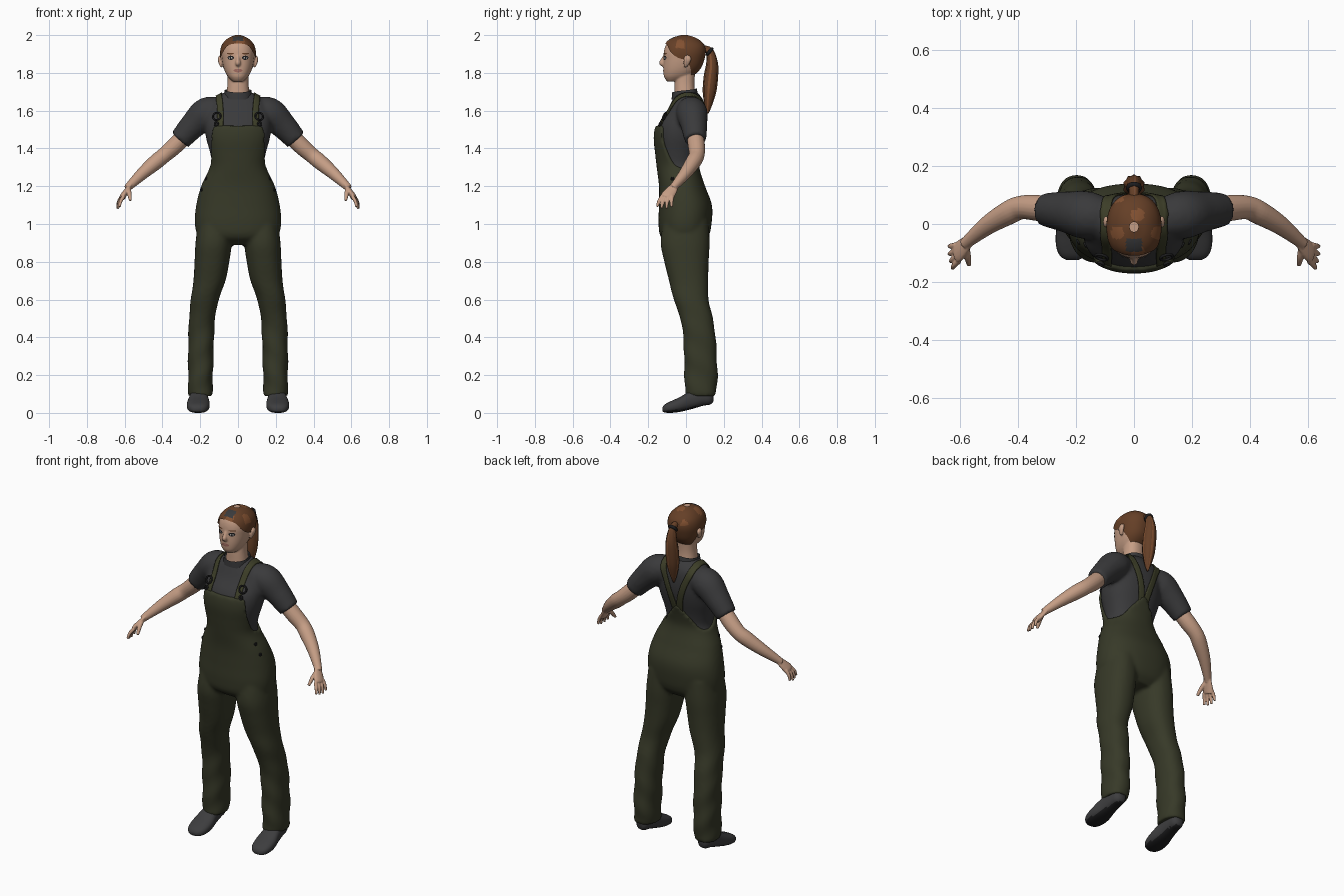
import bpy, bmesh
from math import sin, cos, pi, copysign
from mathutils import Vector

if "Cube" in bpy.data.objects:
    bpy.data.objects.remove(bpy.data.objects["Cube"])


def material(name, *rgb):
    m = bpy.data.materials.new(name)
    m.use_nodes = True
    m.diffuse_color = (*rgb, 1)
    m.node_tree.nodes["Principled BSDF"].inputs["Base Color"].default_value = (*rgb, 1)
    return m


GREEN = material("olive cloth", .038, .041, .021)
STRAP = material("strap olive", .046, .048, .021)
SHIRT = material("charcoal cotton", .042, .042, .044)
SHOE = material("shoe grey", .047, .047, .049)
SKIN = material("skin", .56, .34, .235)
HAIR = material("brown hair", .13, .05, .02)
LIGHT = material("light hair", .22, .08, .03)
BLACK = material("black", .012, .012, .013)
LIPS = material("lips", .36, .15, .12)
WHITE = material("eye white", .55, .52, .5)


def interp(keys, t):
    """Smooth curve through keys whose first entry is the parameter."""
    t = min(max(t, keys[0][0]), keys[-1][0])
    i = 0
    while i < len(keys) - 2 and t > keys[i + 1][0]:
        i += 1
    a, b = keys[i], keys[i + 1]
    p, q = keys[max(i - 1, 0)], keys[min(i + 2, len(keys) - 1)]
    h = b[0] - a[0]
    u = (t - a[0]) / h
    out = []
    for k in range(1, len(a)):
        m0 = (b[k] - p[k]) / (b[0] - p[0]) * h
        m1 = (q[k] - a[k]) / (q[0] - a[0]) * h
        d = a[k] - b[k]
        out.append(a[k] + m0 * u + (-3 * d - 2 * m0 - m1) * u**2 + (2 * d + m0 + m1) * u**3)
    return out


def surf(prof, z, th, off=0.0, p=.88):
    """Point on a body surface; th = 0 is the front, rows are z, half width, front, back."""
    hw, yf, yb = interp(prof, z)
    power = lambda v: copysign(abs(v) ** p, v)
    return Vector(((hw + off) * power(sin(th)),
                   (yf + yb) / 2 - ((yb - yf) / 2 + off) * power(cos(th)), z))


def shell(prof, lo, hi, off=0.0, rows=30, n=64):
    """Rings between two edges, each a function of the angle from the front."""
    angles = [2 * pi * j / n for j in range(n)]
    edge = lambda f, th: f(min(th, 2 * pi - th)) if callable(f) else f
    return [[surf(prof, edge(lo, th) + (edge(hi, th) - edge(lo, th)) * sin(pi / 2 * i / rows), th, off)
             for th in angles] for i in range(rows + 1)]


def tube(points, s=1, n=14, steps=5, ref=(0, 1, 0), flat=1.0, flute=0.0):
    """Tube through (x, y, z, radius) points."""
    keys = [(i, *p) for i, p in enumerate(points)]
    ref, rows, last = Vector(ref), [], len(keys) - 1
    for i in range(last * steps + 1):
        t = i / steps
        x, y, z, r = interp(keys, t)
        d = (Vector(interp(keys, t + .1)[:3]) - Vector(interp(keys, t - .1)[:3])).normalized()
        a = (ref - d * ref.dot(d)).normalized()
        b = d.cross(a) * flat
        ring = []
        for j in range(n):
            w = 2 * pi * j / n
            q = Vector((x, y, z)) + (a * cos(w) + b * sin(w)) * r * (1 + flute * (j % 2))
            ring.append(Vector((q.x * s, q.y, q.z)))
        rows.append(ring)
    return rows


def make(name, parts, *mats, voxel=0, smooth=4, wrap=True, cap=True):
    """One object from lofted parts, optionally fused into a single skin."""
    bm = bmesh.new()
    for rows in parts:
        vs = [[bm.verts.new(p) for p in r] for r in rows]
        n = len(vs[0])
        for a, b in zip(vs, vs[1:]):
            for j in range(n if wrap else n - 1):
                bm.faces.new((a[j], a[(j + 1) % n], b[(j + 1) % n], b[j]))
        if cap and wrap:
            bm.faces.new(vs[0][::-1])
            bm.faces.new(vs[-1])
    bmesh.ops.recalc_face_normals(bm, faces=bm.faces[:])
    me = bpy.data.meshes.new(name)
    bm.to_mesh(me)
    bm.free()
    me.shade_smooth()
    for m in mats:
        me.materials.append(m)
    ob = bpy.data.objects.new(name, me)
    bpy.context.scene.collection.objects.link(ob)
    if voxel:
        r = ob.modifiers.new("fuse", "REMESH")
        r.mode, r.voxel_size, r.use_smooth_shade = "VOXEL", voxel, True
        m = ob.modifiers.new("soften", "SMOOTH")
        m.factor, m.iterations = .5, smooth
    return ob


def decal(name, prof, th, z, dth, dz, off, mat):
    rings = [[surf(prof, z + dz * k * sin(w), th + dth * k * cos(w), off)
              for w in [2 * pi * j / 20 for j in range(20)]] for k in (1, .5, .1)]
    ob = make(name, [rings], mat, cap=False)
    for f in ob.data.polygons:
        if f.normal.y > 0:
            f.flip()


def ring_part(name, loc, major, minor, mat, rot=(pi / 2, 0, 0)):
    bpy.ops.mesh.primitive_torus_add(location=loc, rotation=rot, major_radius=major,
                                     minor_radius=minor, major_segments=20, minor_segments=8)
    ob = bpy.context.object
    ob.name = name
    ob.data.shade_smooth()
    ob.data.materials.append(mat)


BODY = [(.89, .14, -.07, .07), (.93, .195, -.12, .105), (1, .215, -.132, .122), (1.1, .208, -.13, .124),
        (1.2, .182, -.13, .088), (1.3, .138, -.142, .058), (1.37, .146, -.15, .066), (1.46, .17, -.158, .09),
        (1.53, .176, -.145, .102), (1.6, .165, -.1, .102), (1.65, .14, -.075, .094), (1.68, .1, -.06, .075),
        (1.7, .068, -.052, .055)]
NECK = [(1.64, .066, -.065, .06), (1.7, .06, -.062, .048), (1.75, .055, -.06, .045), (1.83, .055, -.05, .05)]
HEAD = [(1.755, .028, -.1, -.04), (1.775, .05, -.115, .015), (1.8, .066, -.119, .05), (1.83, .077, -.12, .075),
        (1.87, .085, -.118, .09), (1.91, .088, -.117, .098), (1.945, .08, -.108, .092), (1.97, .062, -.09, .07),
        (1.988, .038, -.06, .04), (2, .008, -.02, 0)]
LEG = [(.09, .063, -.005, .16), (.2, .066, -.008, .167), (.4, .068, -.015, .157), (.5, .069, -.03, .142),
       (.6, .074, -.065, .12), (.7, .085, -.09, .118), (.8, .092, -.115, .12), (.9, .096, -.134, .125),
       (1.02, .09, -.12, .12)]
LEG_X = [(.09, .2), (.4, .195), (.5, .19), (.6, .176), (.7, .151), (.8, .138), (.9, .129), (1.02, .12)]
SIDES = ((1, "left"), (-1, "right"))

# Shirt: torso and sleeves fused
SLEEVE = [(.07, .02, 1.6, .06), (.16, .03, 1.59, .083), (.235, .042, 1.525, .071), (.307, .05, 1.445, .058)]
shirt = make("shirt", [shell(BODY, 1.12, 1.7)] + [tube(SLEEVE, s, 24) for s, _ in SIDES],
             SHIRT, voxel=.011)
collar_top = lambda th: 1.695 + .025 * th / pi
make("shirt_collar", [shell(NECK, 1.66, collar_top, .012, 8)], SHIRT, cap=False)

# Overalls: bib, seat and creased trouser legs fused
BIB = [(0, 1.52), (.65, 1.52), (.78, 1.51), (.95, 1.42), (1.5, 1.31), (2.2, 1.3), (2.8, 1.38), (3.15, 1.44)]
bib_edge = lambda th: interp(BIB, th)[0]
top = shell(BODY, .89, bib_edge, .013, 60, 80)
for drop, inset in ((0, -.03), (.12, -.07)):
    top.append([surf(BODY, max(p.z - drop, 1.25), 2 * pi * j / 80, inset) for j, p in enumerate(top[60])])


def leg(s):
    rows = []
    for i in range(61):
        z = .09 + .93 * i / 60
        crease = .004 * max(0, 1 - z / .75)
        ring = [surf(LEG, z, th, crease * sin(z * 40 + 2 * th)) for th in [2 * pi * j / 32 for j in range(32)]]
        rows.append([Vector((s * (p.x + interp(LEG_X, z)[0]), p.y, z)) for p in ring])
    return rows


make("overalls", [top] + [leg(s) for s, _ in SIDES], GREEN, voxel=.01)

# Head, nose, ears and neck fused
NOSE = [(0, -.108, 1.9, .008), (0, -.123, 1.87, .01), (0, -.129, 1.852, .014), (0, -.115, 1.84, .01)]
EAR = [(.088, -.005, 1.83, .008), (.094, .002, 1.85, .016), (.097, .008, 1.875, .02), (.09, .006, 1.892, .01)]
make("head", [shell(HEAD, 1.755, 1.985, 0, 30), shell(NECK, 1.64, 1.83), tube(NOSE, ref=(1, 0, 0))]
     + [tube(EAR, s, flat=.5) for s, _ in SIDES], SKIN, voxel=.005, smooth=3)
decal("lips", HEAD, 0, 1.812, .27, .009, .003, LIPS)
for s, side in SIDES:
    decal(side + "_eye_liner", HEAD, s * .4, 1.88, .21, .011, .003, BLACK)
    decal(side + "_eye_white", HEAD, s * .4, 1.879, .13, .005, .004, WHITE)
    decal(side + "_iris", HEAD, s * .4, 1.879, .05, .006, .005, BLACK)
    decal(side + "_eyebrow", HEAD, s * .42, 1.902, .24, .004, .003, HAIR)

# Hair cap with lighter locks and a dark parting
EDGE = [(0, 1.957), (.6, 1.945), (1, 1.905), (1.35, 1.88), (1.7, 1.865), (2, 1.825), (2.5, 1.785), (3.15, 1.775)]
hair = make("hair_cap", [shell(HEAD, lambda th: interp(EDGE, th)[0], 2, .007, 28)], HAIR, LIGHT, SHIRT, cap=False)
for f in hair.data.polygons:
    x, y, z = f.center
    if abs(x) < .028 and -.095 < y < -.05:
        f.material_index = 2
    elif z > 1.93 and sin(45 * x + 1) * sin(50 * y) > .5:
        f.material_index = 1

# Ponytail with striped strands and its tie
TAIL = [(0, .085, 1.93, .016), (0, .125, 1.915, .018), (0, .138, 1.85, .028), (0, .132, 1.78, .034),
        (0, .124, 1.7, .032), (0, .118, 1.63, .018), (0, .115, 1.585, .004)]
tail = make("ponytail", [tube(TAIL, n=20, ref=(1, 0, 0), flute=.12)], HAIR, LIGHT)
for f in tail.data.polygons:
    f.material_index = int(f.index % 5 == 0)
ring_part("hair_tie", (0, .125, 1.912), .019, .009, BLACK, (.9, 0, 0))

# Arms and hands
ARM = [(.25, .043, 1.5, .044), (.33, .055, 1.418, .045), (.39, .057, 1.365, .041), (.435, .038, 1.328, .041),
       (.505, -.004, 1.268, .033), (.572, -.058, 1.204, .022), (.585, -.07, 1.19, .02)]
PALM = [(.565, -.055, 1.21, .02), (.587, -.075, 1.18, .03), (.607, -.096, 1.15, .036), (.613, -.102, 1.138, .033)]
THUMB = [(.58, -.085, 1.185, .013), (.575, -.115, 1.16, .012), (.57, -.142, 1.125, .008)]
for s, side in SIDES:
    parts = [tube(ARM, s, 20), tube(PALM, s, flat=.45), tube(THUMB, s)]
    for k in range(4):
        u = (k - 1.5) / 1.5
        reach = 1 - .18 * abs(u - .1)
        base = Vector((.61 + .005 * u, -.1 + .027 * u, 1.146))
        mid = base + Vector((.02, -.012 + .008 * u, -.032)) * reach
        tip = mid + Vector((.008, -.006 + .006 * u, -.036)) * reach
        parts.append(tube([(*base, .0105), (*mid, .0095), (*tip, .007)], s, 10))
    make(side + "_arm", parts, SKIN, voxel=.004, smooth=2)

# Shoes, lofted from toe to heel, with dark soles
FOOT = [(-.125, .02, .008, .03), (-.112, .042, .002, .045), (-.08, .057, 0, .062), (-.03, .06, .006, .085),
        (.03, .05, .02, .12), (.09, .044, .038, .14), (.13, .036, .045, .14), (.145, .02, .06, .12)]
for s, side in SIDES:
    rows = []
    for i in range(31):
        y = -.125 + .27 * i / 30
        hw, lo, hi = interp(FOOT, y)
        ring = [2 * pi * j / 24 for j in range(24)]
        rows.append([(s * (.212 - .03 * (y + .1) + hw * copysign(abs(cos(w)) ** .8, cos(w))), y,
                      (lo + hi) / 2 + (hi - lo) / 2 * copysign(abs(sin(w)) ** .8, sin(w))) for w in ring])
    shoe = make(side + "_shoe", [rows], SHOE, BLACK)
    for f in shoe.data.polygons:
        f.material_index = int(f.normal.z < -.75)

# Straps laid over the shoulders, with buckles and hip buttons
LINE = [(.1, -.16, 1.515), (.1, -.125, 1.59), (.102, -.06, 1.66), (.1, .02, 1.69), (.088, .09, 1.645),
        (.055, .11, 1.56), (.028, .11, 1.47), (.015, .1, 1.38)]
for s, side in SIDES:
    keys = [(i, *p) for i, p in enumerate(LINE)]
    rows = []
    for i in range(43):
        x, y, z = interp(keys, i / 6)
        rows.append([(s * (x + .019 * k), y, z) for k in (-1, -.5, 0, .5, 1)])
    strap = make(side + "_strap", [rows], STRAP, wrap=False)
    w = strap.modifiers.new("lay", "SHRINKWRAP")
    w.target, w.wrap_mode, w.offset = shirt, "ABOVE_SURFACE", .008
    strap.modifiers.new("thickness", "SOLIDIFY").thickness = .006
    for part, z, r in (("buckle", 1.57, .021), ("bib_button", 1.53, .009)):
        spot = surf(BODY, z, s * .6, .014)
        ring_part(side + "_" + part, spot, r, .005, BLACK, (pi / 2 - .4, 0, s * .25))
    for k in range(2):
        ring_part(side + "_hip_button_" + "ab"[k], surf(BODY, 1.24 - .06 * k, s * 1.25, .013),
                  .006, .004, BLACK, (pi / 2, 0, s * 1.1))
